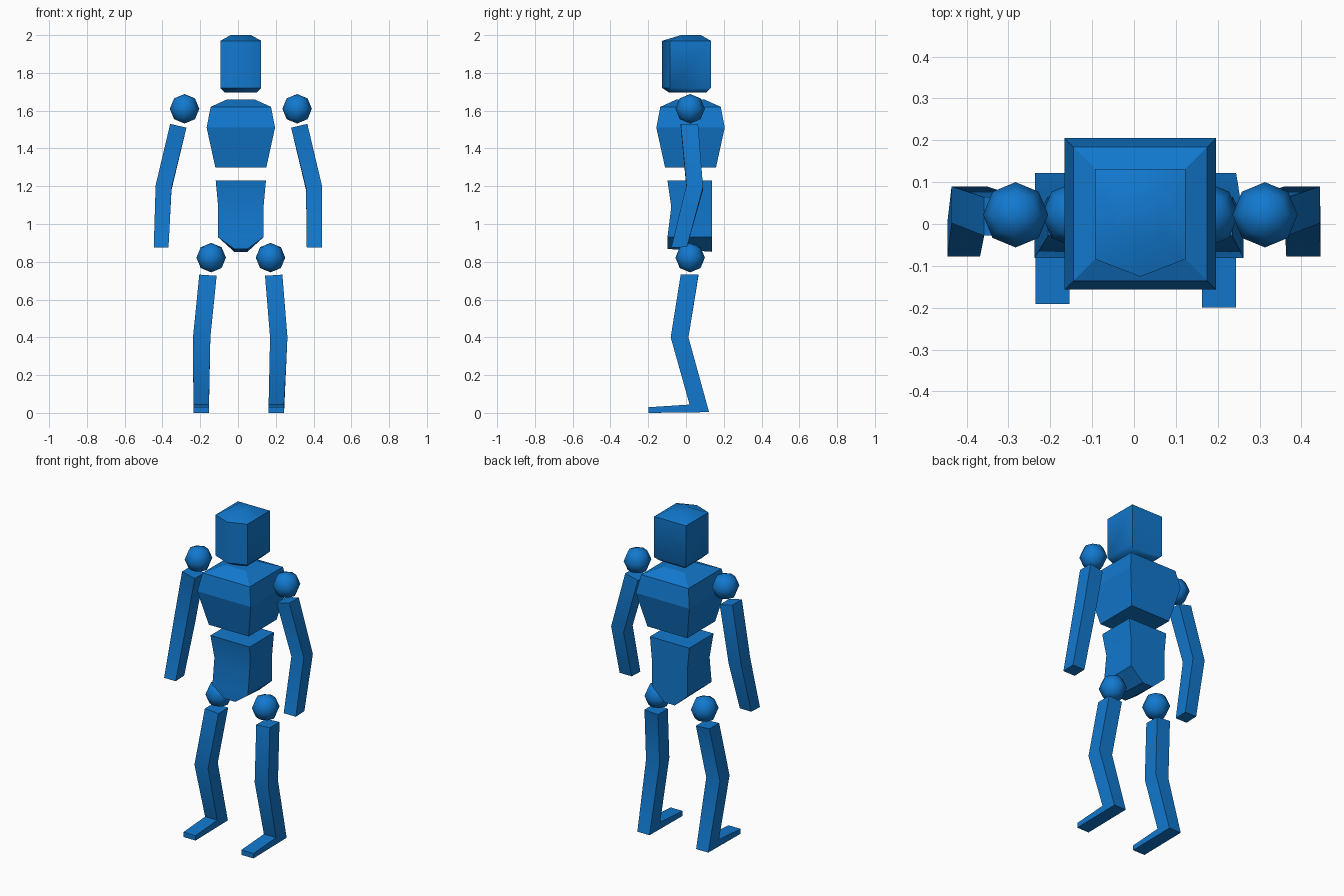
import bpy, bmesh, math

if "Cube" in bpy.data.objects:
    bpy.data.objects.remove(bpy.data.objects["Cube"])

CX, CY = 0.011, 0.022   # body axis
SHIFT = 0.004           # whole figure sits slightly right

blue = bpy.data.materials.new("blue")
blue.diffuse_color = (0.006, 0.19, 0.62, 1.0)
blue.use_nodes = True
blue.node_tree.nodes["Principled BSDF"].inputs["Base Color"].default_value = blue.diffuse_color


def finish(obj, angle):
    """Paint a part and smooth it below the given edge angle."""
    obj.data.materials.append(blue)
    bpy.ops.object.select_all(action='DESELECT')
    obj.select_set(True)
    bpy.context.view_layer.objects.active = obj
    if angle:
        bpy.ops.object.shade_smooth_by_angle(angle=math.radians(angle))


def loft(name, rings, angle=40):
    """Closed solid through rings with equal point counts."""
    bm = bmesh.new()
    loops = [[bm.verts.new((x + SHIFT, y + 0.002, z)) for x, y, z in ring]
             for ring in rings]
    for a, b in zip(loops, loops[1:]):
        for i in range(len(a)):
            j = (i + 1) % len(a)
            bm.faces.new((a[i], a[j], b[j], b[i]))
    bm.faces.new(loops[0])
    bm.faces.new(loops[-1])
    bmesh.ops.recalc_face_normals(bm, faces=bm.faces[:])
    mesh = bpy.data.meshes.new(name)
    bm.to_mesh(mesh)
    bm.free()
    obj = bpy.data.objects.new(name, mesh)
    bpy.context.collection.objects.link(obj)
    finish(obj, angle)


def rect(x0, x1, y0, y1, z):
    return [(x0, y0, z), (x1, y0, z), (x1, y1, z), (x0, y1, z)]


def limb(name, side, sections):
    """Section: inner x, outer x, front (y, z), back (y, z), inner drop."""
    rings = []
    for xi, xo, (yf, zf), (yb, zb), d in sections:
        rings.append([(side * xi, yf, zf - d), (side * xo, yf, zf),
                      (side * xo, yb, zb), (side * xi, yb, zb - d)])
    loft(name, rings)


def joint(name, x, z):
    bpy.ops.mesh.primitive_uv_sphere_add(segments=8, ring_count=4, radius=0.078,
                                         location=(x + SHIFT, CY, z))
    bpy.context.object.name = name
    finish(bpy.context.object, 60)


# head: pentagonal block with a pointed front
def head_ring(z, h, back, front, tip):
    return [(CX - h, front, z), (CX, tip, z), (CX + h, front, z),
            (CX + h, back, z), (CX - h, back, z)]


loft("head", [head_ring(1.695, 0.083, 0.105, -0.06, -0.09),
              head_ring(1.72, 0.108, 0.13, -0.086, -0.128),
              head_ring(1.97, 0.108, 0.13, -0.086, -0.128),
              head_ring(2.0, 0.054, 0.077, -0.028, -0.028)], 50)

# chest: stacked square sections
loft("chest", [rect(CX - h, CX + h, CY - h, CY + h, z) for z, h in
               ((1.30, 0.135), (1.51, 0.181), (1.62, 0.16), (1.66, 0.072))], 0)

# pelvis: waisted block with a keel-like underside
keel = [(CX - 0.035, -0.1, 0.868), (CX + 0.035, -0.1, 0.868),
        (CX + 0.035, 0.135, 0.853), (CX - 0.035, 0.135, 0.853)]
loft("abdomen", [keel,
                 rect(CX - 0.12, CX + 0.12, -0.1, 0.135, 0.93),
                 rect(CX - 0.12, CX + 0.12, -0.08, 0.135, 1.09),
                 rect(CX - 0.133, CX + 0.133, -0.1, 0.135, 1.23)], 30)

# joints and limbs on both sides
for side, word in ((-1, "right"), (1, "left")):
    joint(word + "_shoulder", CX + side * 0.298, 1.61)
    joint(word + "_hip", CX + side * 0.157, 0.822)

    hand = (0.372, 0.45) if side < 0 else (0.36, 0.442)
    limb(word + "_arm", side, [
        (0.277, 0.363, (-0.03, 1.53), (0.062, 1.53), 0.02),
        (0.356, 0.44, (0.0, 1.205), (0.088, 1.195), 0.015),
        (*hand, (-0.08, 0.875), (0.003, 0.878), 0.0)])

    s = side * CX
    toe = -0.197 + side * -0.004
    limb(word + "_leg", side, [
        (0.128 + s, 0.22 + s, (-0.03, 0.732), (0.064, 0.732), 0.006),
        (0.158 + s * 0.7, 0.25 + s * 0.7, (-0.083, 0.40), (0.011, 0.40), 0.0),
        (0.158, 0.24, (0.017, 0.044), (0.12, 0.004), 0.0),
        (0.158, 0.24, (toe, 0.03), (toe, 0.0), 0.0)])
